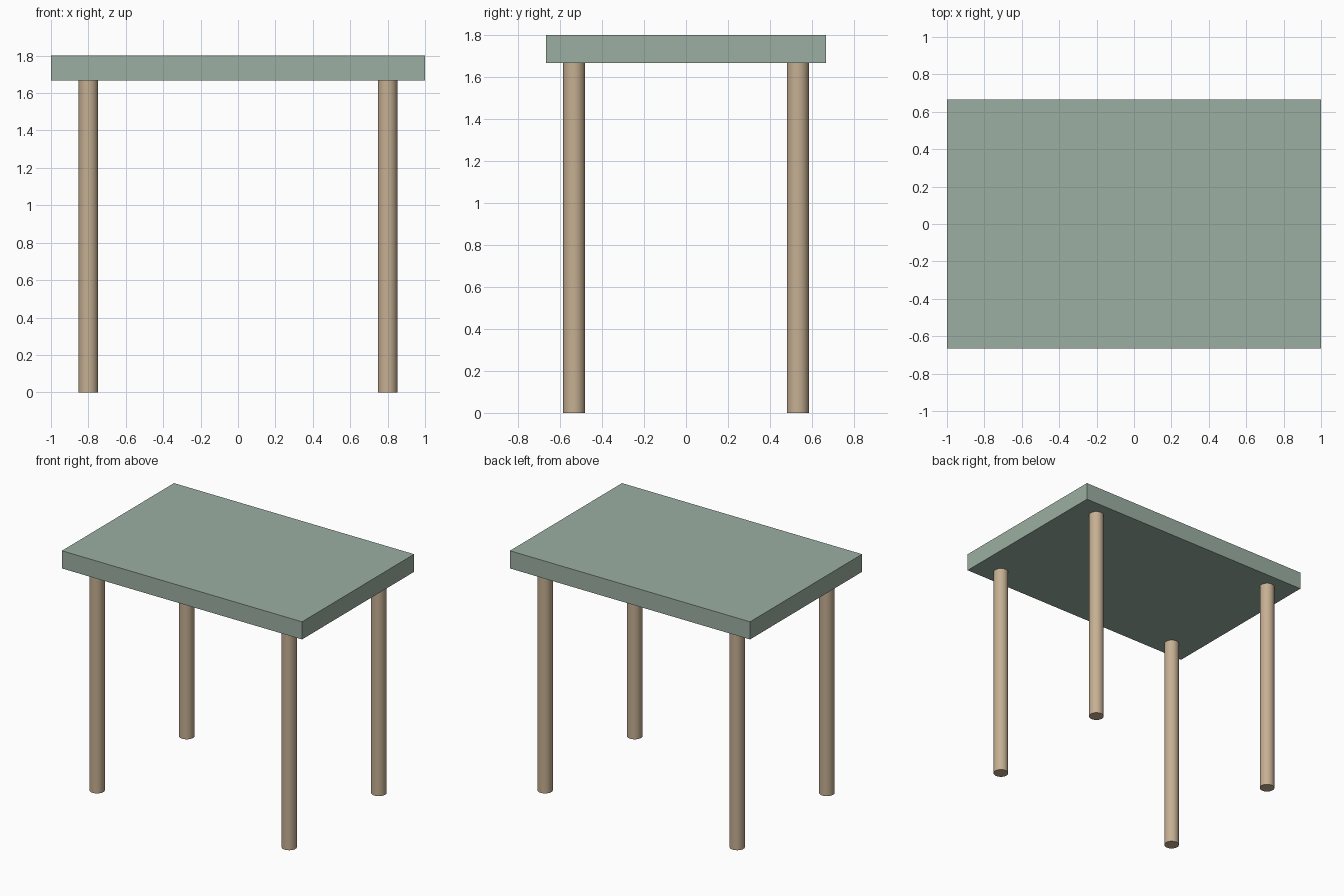
import bpy
import math

if "Cube" in bpy.data.objects:
    bpy.data.objects.remove(bpy.data.objects["Cube"])


def material(name, color):
    m = bpy.data.materials.new(name)
    m.diffuse_color = color
    m.use_nodes = True
    m.node_tree.nodes["Principled BSDF"].inputs["Base Color"].default_value = m.diffuse_color
    return m


green = material("sage_green", (0.33, 0.43, 0.36, 1))
wood = material("light_wood", (0.56, 0.43, 0.29, 1))

TOP_BOTTOM, TOP_HEIGHT = 1.667, 1.80
LEG_X, LEG_Y, LEG_RADIUS = 0.80, 0.533, 0.0525

# Tabletop slab
thickness = TOP_HEIGHT - TOP_BOTTOM
bpy.ops.mesh.primitive_cube_add(size=1, location=(0, 0, TOP_BOTTOM + thickness / 2))
top = bpy.context.object
top.name = "tabletop"
top.scale = (2, 1.333, thickness)
bpy.ops.object.transform_apply(location=False, rotation=False, scale=True)
top.data.materials.append(green)

# Four round legs
for side, sx in (("left", -1), ("right", 1)):
    for end, sy in (("front", -1), ("back", 1)):
        bpy.ops.mesh.primitive_cylinder_add(
            vertices=48, radius=LEG_RADIUS, depth=TOP_BOTTOM,
            location=(sx * LEG_X, sy * LEG_Y, TOP_BOTTOM / 2))
        leg = bpy.context.object
        leg.name = f"{end}_{side}_leg"
        leg.data.materials.append(wood)
        bpy.ops.object.shade_smooth_by_angle(angle=math.radians(30))
